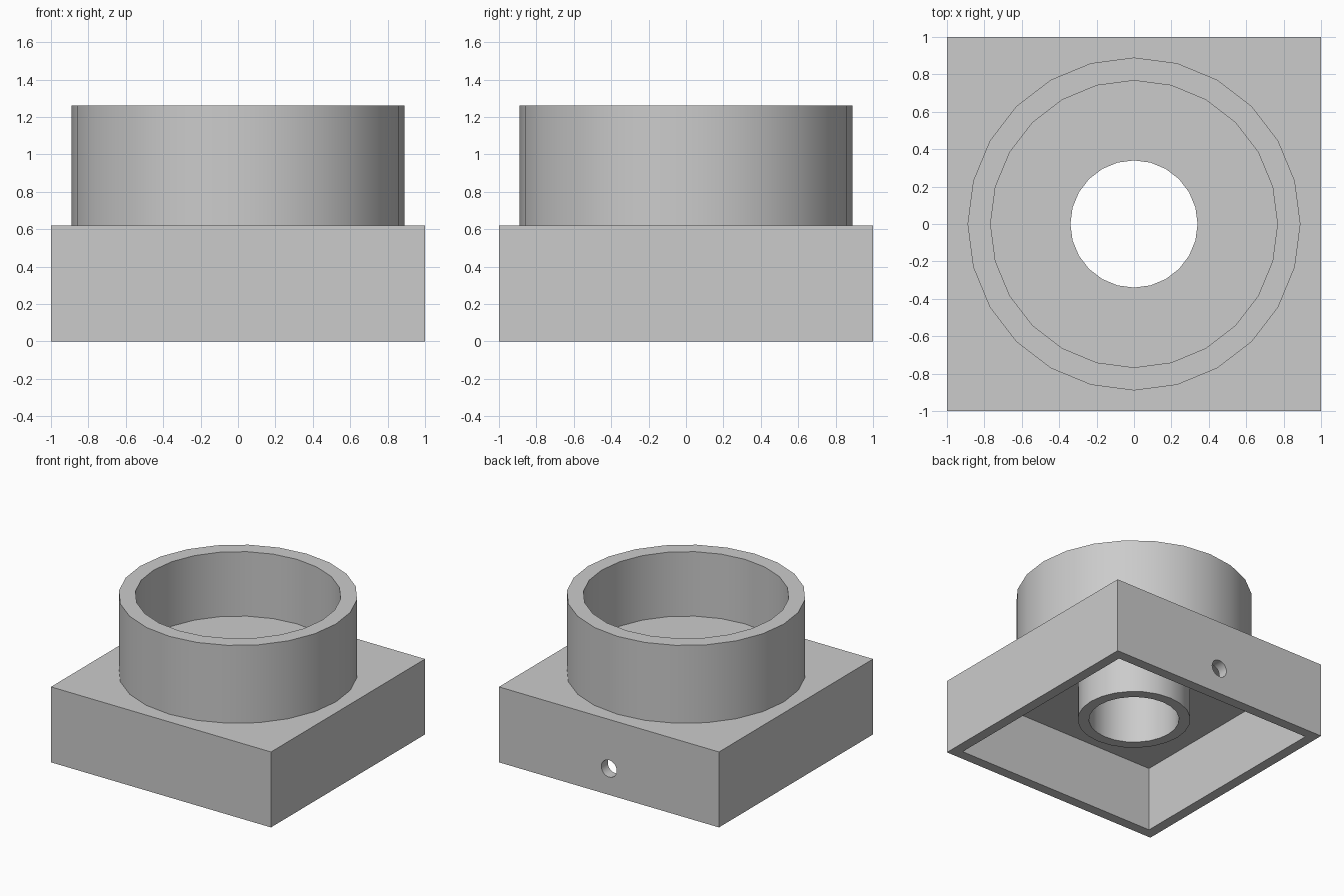
import bpy
import math

cube = bpy.data.objects.get("Cube")
if cube:
    bpy.data.objects.remove(cube, do_unlink=True)

grey = bpy.data.materials.new("light grey")
grey.use_nodes = True
colour = (0.6, 0.6, 0.6, 1)
grey.diffuse_color = colour
grey.node_tree.nodes["Principled BSDF"].inputs["Base Color"].default_value = colour


def finish(name):
    obj = bpy.context.object
    obj.name = name
    bpy.ops.object.transform_apply(location=True, rotation=True, scale=True)
    obj.data.materials.append(grey)
    return obj


def box(name, side, bottom, top):
    bpy.ops.mesh.primitive_cube_add(size=1, location=(0, 0, (bottom + top) / 2))
    bpy.context.object.scale = (side, side, top - bottom)
    return finish(name)


def cylinder(name, radius, bottom, top):
    bpy.ops.mesh.primitive_cylinder_add(
        vertices=24, radius=radius, depth=top - bottom,
        location=(0, 0, (bottom + top) / 2))
    return finish(name)


def combine(target, tool, operation):
    """Apply a boolean to the target and discard the tool."""
    mod = target.modifiers.new(tool.name, 'BOOLEAN')
    mod.operation = operation
    mod.solver = 'EXACT'
    mod.object = tool
    bpy.context.view_layer.update()
    graph = bpy.context.evaluated_depsgraph_get()
    mesh = bpy.data.meshes.new_from_object(target.evaluated_get(graph))
    target.modifiers.clear()
    target.data = mesh
    bpy.data.objects.remove(tool, do_unlink=True)


# Square base, hollow from below
housing = box("socket_housing", 2, 0, 0.62)
combine(housing, box("base_cavity", 1.832, -0.2, 0.533), 'DIFFERENCE')

# Round collar above and narrow tube hanging inside the base
combine(housing, cylinder("collar", 0.89, 0.58, 1.26), 'UNION')
combine(housing, cylinder("inner_tube", 0.425, 0.214, 0.58), 'UNION')

# Cup recess and central through bore
combine(housing, cylinder("cup_recess", 0.767, 0.73, 1.5), 'DIFFERENCE')
combine(housing, cylinder("bore", 0.34, -0.1, 1.0), 'DIFFERENCE')

# Small round hole through the back wall
bpy.ops.mesh.primitive_cylinder_add(
    vertices=24, radius=0.07, depth=0.3, location=(0, 0.96, 0.216),
    rotation=(math.pi / 2, 0, 0))
combine(housing, finish("cable_hole"), 'DIFFERENCE')

# Smooth the round walls, keep the edges sharp
bpy.ops.object.select_all(action='DESELECT')
housing.select_set(True)
bpy.context.view_layer.objects.active = housing
bpy.ops.object.shade_smooth_by_angle(angle=math.radians(30))
